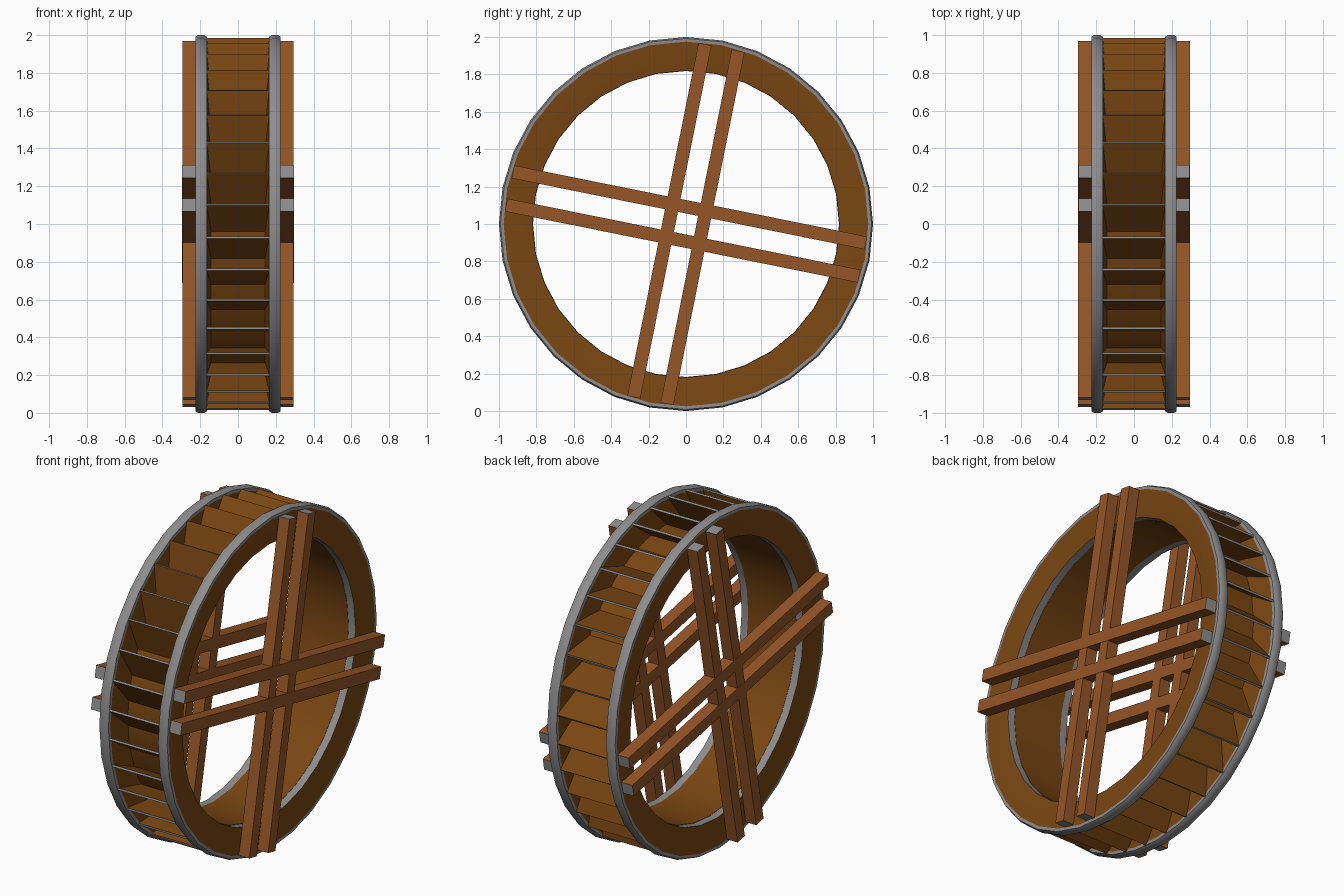
import bpy, bmesh, math
from mathutils import Matrix, Vector

if "Cube" in bpy.data.objects:
    bpy.data.objects.remove(bpy.data.objects["Cube"])

SIDES, BUCKETS = 32, 36


def material(name, rgb):
    m = bpy.data.materials.new(name)
    m.diffuse_color = (*rgb, 1)
    m.use_nodes = True
    m.node_tree.nodes["Principled BSDF"].inputs["Base Color"].default_value = m.diffuse_color
    return m


dark_wood = material("dark wood", (0.195, 0.062, 0.006))
beam_wood = material("beam wood", (0.30, 0.092, 0.020))
grey = material("grey trim", (0.27, 0.27, 0.27))


def make_object(name, bm, mats, smooth=False):
    bmesh.ops.recalc_face_normals(bm, faces=bm.faces)
    me = bpy.data.meshes.new(name)
    bm.to_mesh(me)
    bm.free()
    for m in mats:
        me.materials.append(m)
    ob = bpy.data.objects.new(name, me)
    bpy.context.collection.objects.link(ob)
    if smooth:
        bpy.context.view_layer.objects.active = ob
        ob.select_set(True)
        bpy.ops.object.shade_smooth_by_angle(angle=math.radians(30))
        ob.select_set(False)
    return ob


def polar(x, r, a):
    """Point on the wheel; angle runs from the front (-y) upwards."""
    return Vector((x, -r * math.cos(a), 1 + r * math.sin(a)))


def lathe(name, profile, edge_mats, mats):
    """Spin a closed (x, radius) profile round the wheel axis."""
    bm = bmesh.new()
    rings = [[bm.verts.new(polar(x, r, 2 * math.pi * i / SIDES)) for x, r in profile]
             for i in range(SIDES)]
    n = len(profile)
    for i in range(SIDES):
        a, b = rings[i], rings[(i + 1) % SIDES]
        for j in range(n):
            k = (j + 1) % n
            bm.faces.new((a[j], a[k], b[k], b[j])).material_index = edge_mats[j]
    return make_object(name, bm, mats, True)


# Dished side rings with grey inner and outer edges
for side, s in (("left", -1), ("right", 1)):
    profile = [(0.165, 0.992), (0.18, 1.0), (0.21, 1.0), (0.225, 0.992), (0.225, 0.975),
               (0.205, 0.82), (0.14, 0.82), (0.163, 0.975)]
    lathe(side + "_side_ring", [(s * x, r) for x, r in profile],
          [1, 1, 1, 1, 0, 1, 0, 1], [dark_wood, grey])

# Inner drum
lathe("drum", [(-0.16, 0.84), (0.16, 0.84), (0.16, 0.818), (-0.16, 0.818)],
      [0, 0, 0, 0], [dark_wood])

# Slanted bucket boards with grey outer edges
bm = bmesh.new()
for i in range(BUCKETS):
    a = math.radians(5.9 + 10 * i)
    inner = a - math.radians(8.3)
    half = 0.006
    quads = []
    for s in (-1, 1):
        p_out = polar(0, 0.985, a)
        p_in = polar(0, 0.833, inner)
        nrm = (p_out - p_in).cross(Vector((1, 0, 0))).normalized() * half * s
        quads.append([bm.verts.new(p + nrm + Vector((x, 0, 0))) for p, x in
                      ((p_in, -0.145), (p_in, 0.145), (p_out, 0.166), (p_out, -0.166))])
    p, q = quads
    bm.faces.new(p)
    bm.faces.new(q)
    for j in range(4):
        k = (j + 1) % 4
        bm.faces.new((p[j], p[k], q[k], q[j])).material_index = 1 if j == 2 else 0
make_object("bucket_boards", bm, [dark_wood, grey])

# Paired crossing beams on both sides, with grey end faces
for side, s in (("left", -1), ("right", 1)):
    for d, direction in enumerate(("upright", "level")):
        for n, off in (("a", -0.0905), ("b", 0.0905)):
            bm = bmesh.new()
            bmesh.ops.create_cube(bm, size=1)
            bm.normal_update()
            for f in bm.faces:
                f.material_index = 1 if abs(f.normal.z) > 0.9 else 0
            depth = 0.07 + 0.002 * d
            turn = Matrix.Rotation(math.radians(-11.4 - 90 * d), 4, 'X')
            bm.transform(Matrix.Translation((s * (0.225 + depth / 2), 0, 1)) @ turn
                         @ Matrix.Translation((0, off, 0))
                         @ Matrix.Diagonal((depth, 0.07, 1.925, 1)))
            make_object(f"{side}_{direction}_beam_{n}", bm, [beam_wood, grey])
